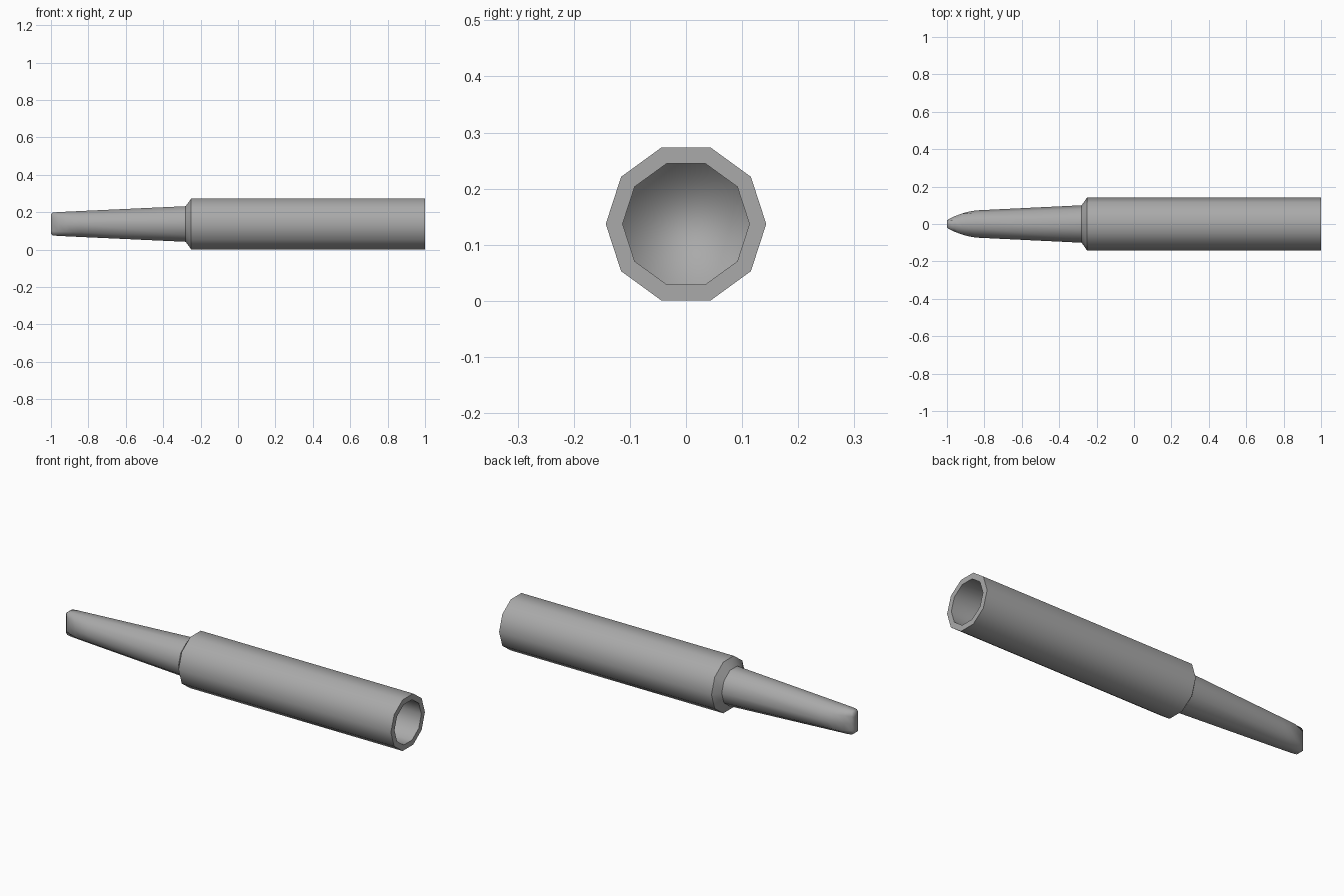
import bpy, bmesh
from math import cos, sin, pi

cube = bpy.data.objects.get("Cube")
if cube:
    bpy.data.objects.remove(cube, do_unlink=True)

SIDES = 10
AXIS_Z = 0.137

metal = bpy.data.materials.new("grey metal")
metal.use_nodes = True
colour = (0.4, 0.4, 0.4, 1)
metal.diffuse_color = colour
metal.node_tree.nodes["Principled BSDF"].inputs["Base Color"].default_value = colour


def lathe(name, stations, sharp_at, cap_start=False, cap_end=False):
    """Skin rings along x; each station is (x, radius, half-width limit in y)."""
    bm = bmesh.new()
    rings = []
    for x, r, limit in stations:
        ring = []
        for i in range(SIDES):
            a = 2 * pi * i / SIDES
            y = max(-limit, min(limit, r * cos(a)))
            ring.append(bm.verts.new((x, y, AXIS_Z + r * sin(a))))
        rings.append(ring)
    for a, b in zip(rings, rings[1:]):
        for i in range(SIDES):
            j = (i + 1) % SIDES
            bm.faces.new((a[i], a[j], b[j], b[i]))
    if cap_start:
        bm.faces.new(rings[0])
    if cap_end:
        bm.faces.new(rings[-1])
    bmesh.ops.recalc_face_normals(bm, faces=bm.faces)
    for f in bm.faces:
        f.smooth = True
    # Crisp rings at the shoulder and rim
    for k in sharp_at:
        for i in range(SIDES):
            bm.edges.get((rings[k][i], rings[k][(i + 1) % SIDES])).smooth = False
    mesh = bpy.data.meshes.new(name)
    bm.to_mesh(mesh)
    bm.free()
    mesh.materials.append(metal)
    obj = bpy.data.objects.new(name, mesh)
    bpy.context.collection.objects.link(obj)
    return obj


# Tapered shank flattened into a rounded chisel end
lathe("chisel_tip", [
    (-1.0, 0.056, 0.016),
    (-0.99, 0.064, 0.026),
    (-0.96, 0.067, 0.041),
    (-0.92, 0.069, 0.056),
    (-0.88, 0.071, 0.067),
    (-0.84, 0.073, 1),
    (-0.28, 0.1, 1),
], [], cap_start=True)

# Hollow sleeve: bevelled shoulder, outer wall, flat rim, blind bore
lathe("sleeve", [
    (-0.28, 0.1, 1),
    (-0.25, 0.143, 1),
    (1.0, 0.143, 1),
    (1.0, 0.113, 1),
    (-0.22, 0.113, 1),
], [1, 2, 3], cap_end=True)
